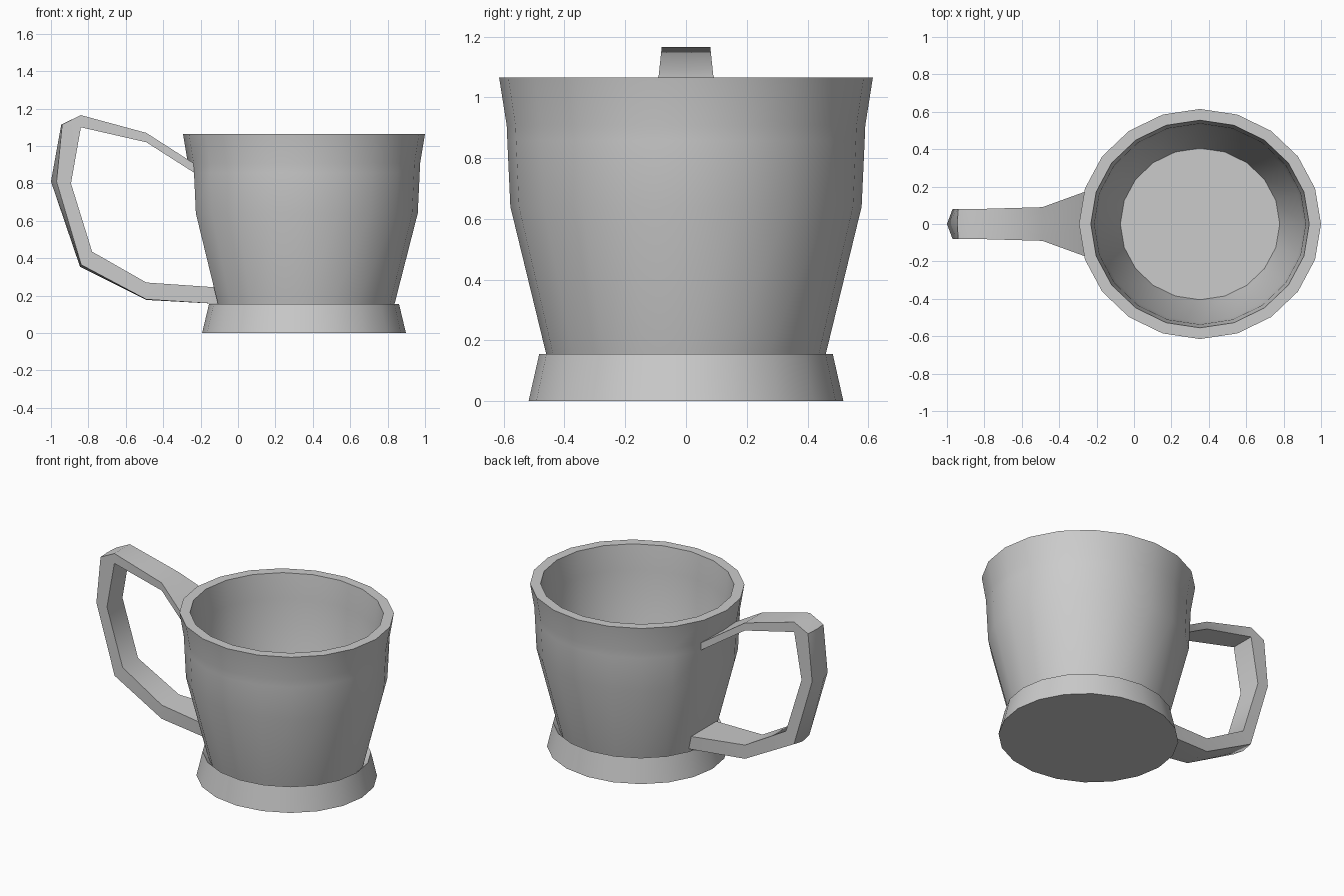
import bpy, bmesh, math

if "Cube" in bpy.data.objects:
    bpy.data.objects.remove(bpy.data.objects["Cube"])

SIDES, CX, SX = 20, 0.353, 1.052


def finish(bm, name, angle):
    bmesh.ops.remove_doubles(bm, verts=bm.verts, dist=1e-4)
    bmesh.ops.recalc_face_normals(bm, faces=bm.faces)
    mesh = bpy.data.meshes.new(name)
    bm.to_mesh(mesh)
    bm.free()
    obj = bpy.data.objects.new(name, mesh)
    bpy.context.collection.objects.link(obj)
    bpy.ops.object.select_all(action='DESELECT')
    obj.select_set(True)
    bpy.context.view_layer.objects.active = obj
    bpy.ops.object.shade_smooth_by_angle(angle=math.radians(angle))
    return obj


def skin(bm, rings):
    """Bridge successive closed rings of points and cap both ends."""
    loops = [[bm.verts.new(p) for p in ring] for ring in rings]
    n = len(loops[0])
    for a, b in zip(loops, loops[1:]):
        for i in range(n):
            j = (i + 1) % n
            bm.faces.new((a[i], a[j], b[j], b[i]))
    bm.faces.new(loops[0])
    bm.faces.new(loops[-1])


def oval(r, z, flat=False):
    """Twenty-sided oval; flat straightens the side facing the handle."""
    step = 2 * math.pi / SIDES
    pts = [(CX + SX * r * math.cos(i * step), r * math.sin(i * step), z)
           for i in range(SIDES)]
    if flat:
        pts[SIDES // 2] = (pts[SIDES // 2 - 1][0], 0, z)
    return pts


# Cup: flared foot, outer wall, rim, inner wall and floor (radius, height)
profile = [(0.518, 0), (0.483, 0.155), (0.453, 0.125, True), (0.46, 0.155, True),
           (0.578, 0.64, True), (0.588, 0.857, True), (0.59, 0.907), (0.615, 1.065),
           (0.555, 1.065), (0.537, 0.907), (0.524, 0.64), (0.405, 0.21)]
bm = bmesh.new()
skin(bm, [oval(*p) for p in profile])
finish(bm, "cup_body", 30)

# Handle stations: inner xz, outer edge xz, outer ridge xz, half widths
stations = [
    ((-0.234, 0.857), (-0.236, 0.907), (-0.236, 0.907), 0.181, 0.182),
    ((-0.49, 1.02), (-0.49, 1.07), (-0.49, 1.07), 0.09, 0.09),
    ((-0.84, 1.10), (-0.84, 1.165), (-0.84, 1.165), 0.08, 0.08),
    ((-0.84, 1.10), (-0.94, 1.115), (-0.945, 1.115), 0.08, 0.08),
    ((-0.893, 0.80), (-0.97, 0.81), (-1.0, 0.81), 0.08, 0.08),
    ((-0.78, 0.435), (-0.838, 0.365), (-0.845, 0.355), 0.08, 0.08),
    ((-0.49, 0.27), (-0.49, 0.18), (-0.49, 0.177), 0.09, 0.09),
    ((-0.128, 0.245), (-0.107, 0.156), (-0.107, 0.156), 0.13, 0.125),
]
rings = []
for (ix, iz), (ex, ez), (rx, rz), wi, wo in stations:
    rings.append([(ix, -wi, iz), (ix, wi, iz), (ex, wo, ez), (rx, 0, rz), (ex, -wo, ez)])
bm = bmesh.new()
skin(bm, rings)
finish(bm, "handle", 48)
